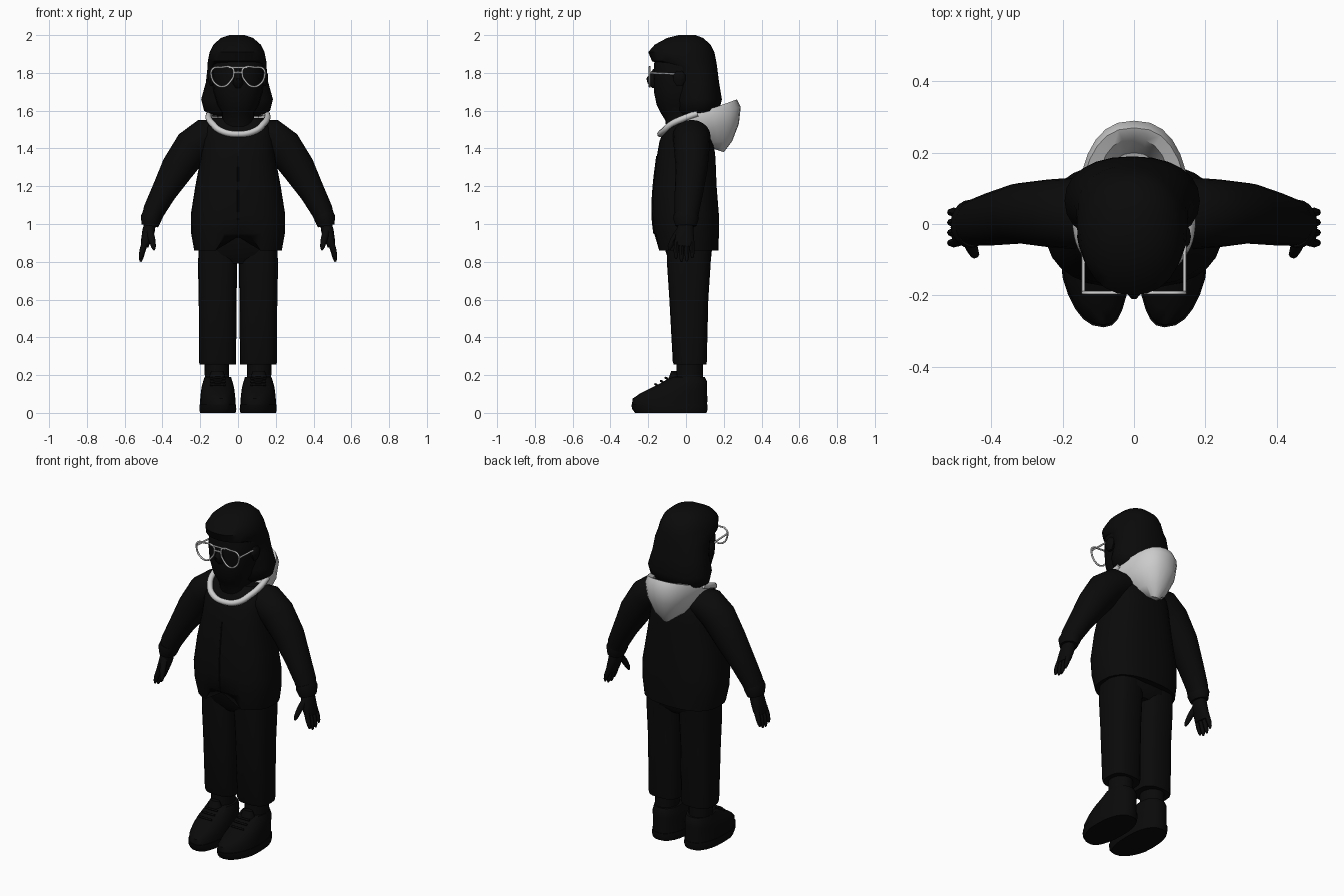
import bpy, bmesh, math
from mathutils import Vector

cube = bpy.data.objects.get("Cube")
if cube:
    bpy.data.objects.remove(cube, do_unlink=True)


def material(name, v):
    m = bpy.data.materials.new(name)
    m.use_nodes = True
    m.diffuse_color = (v, v, v, 1)
    m.node_tree.nodes["Principled BSDF"].inputs["Base Color"].default_value = (v, v, v, 1)
    return m


BLACK = material("black", 0.003)
GREY = material("light grey", 0.6)
made = []


def mesh_object(name, bm, mat, mirror=False):
    bmesh.ops.recalc_face_normals(bm, faces=bm.faces)
    me = bpy.data.meshes.new(name)
    bm.to_mesh(me)
    bm.free()
    me.materials.append(mat)
    ob = bpy.data.objects.new(name, me)
    bpy.context.collection.objects.link(ob)
    if mirror:
        ob.modifiers.new("mirror", 'MIRROR').use_mirror_merge = False
    made.append(ob)
    return ob


def power(v, p):
    return math.copysign(abs(v) ** (2 / p), v)


def bridge(bm, rows, closed):
    for a, b in zip(rows, rows[1:]):
        n = len(a)
        for i in range(n if closed else n - 1):
            j = (i + 1) % n
            bm.faces.new((a[i], a[j], b[j], b[i]))


def loft(name, rings, mat=BLACK, n=20, p=2, tilt=False, mirror=False):
    """Rings are (x, y, z, half width, half depth); tilt turns them along the path."""
    bm = bmesh.new()
    centres = [Vector(r[:3]) for r in rings]
    rows = []
    for k, (c, r) in enumerate(zip(centres, rings)):
        u, v = Vector((1, 0, 0)), Vector((0, 1, 0))
        if tilt:
            t = centres[min(k + 1, len(rings) - 1)] - centres[max(k - 1, 0)]
            u = v.cross(t).normalized()
            v = t.cross(u).normalized()
        row = []
        for i in range(n):
            a = math.tau * i / n
            row.append(bm.verts.new(c + u * r[3] * power(math.cos(a), p)
                                    + v * r[4] * power(math.sin(a), p)))
        rows.append(row)
    bridge(bm, rows, True)
    bm.faces.new(rows[0])
    bm.faces.new(rows[-1])
    return mesh_object(name, bm, mat, mirror)


def stack(name, x, levels, **kw):
    """Levels are (z, half width, front y, back y)."""
    return loft(name, [(x, (f + b) / 2, z, w, (b - f) / 2) for z, w, f, b in levels], **kw)


def wire(name, points, radius, cyclic=False, mat=GREY, smooth=True):
    cu = bpy.data.curves.new(name, 'CURVE')
    cu.dimensions = '3D'
    cu.bevel_depth = radius
    cu.bevel_resolution = 2
    cu.use_fill_caps = True
    cu.resolution_u = 5
    cu.materials.append(mat)
    s = cu.splines.new('BEZIER' if smooth else 'POLY')
    pts = s.bezier_points if smooth else s.points
    pts.add(len(points) - 1)
    for q, co in zip(pts, points):
        if smooth:
            q.co = co
            q.handle_left_type = q.handle_right_type = 'AUTO'
        else:
            q.co = (*co, 1)
    s.use_cyclic_u = cyclic
    ob = bpy.data.objects.new(name, cu)
    bpy.context.collection.objects.link(ob)


# Head, nose, ears and hair
stack("head", 0, [(1.48, .09, -.10, .09), (1.55, .085, -.11, .08), (1.59, .085, -.135, .08),
                  (1.63, .11, -.155, .1), (1.70, .13, -.17, .12), (1.77, .138, -.172, .13),
                  (1.84, .138, -.17, .13), (1.90, .12, -.16, .12)], p=2.3)
stack("nose", 0, [(1.72, .015, -.18, -.14), (1.745, .028, -.205, -.14),
                  (1.77, .022, -.212, -.14), (1.82, .012, -.175, -.14)], n=10)
stack("ear", .14, [(1.73, .008, -.05, -.02), (1.76, .018, -.07, 0),
                   (1.79, .02, -.07, 0), (1.81, .008, -.05, -.02)], n=10, mirror=True)
stack("hair", -.005, [(1.57, .13, -.02, .13), (1.60, .175, -.05, .175), (1.66, .19, -.06, .19),
                      (1.75, .165, -.06, .175), (1.83, .156, -.09, .165), (1.862, .155, -.18, .16),
                      (1.91, .145, -.2, .15), (1.95, .125, -.165, .13), (1.985, .085, -.1, .09),
                      (2.0, .04, -.04, .05)], n=24, p=2.2)

# Glasses: rims, two bridge bars and temples
FRONT = -.193
for side in (-1, 1):
    rim = [(.03, 1.825), (.085, 1.83), (.135, 1.82), (.14, 1.78),
           (.11, 1.735), (.075, 1.728), (.04, 1.755), (.022, 1.795)]
    wire("glasses_rim", [(side * x, FRONT, z) for x, z in rim], .005, cyclic=True)
    wire("glasses_temple", [(side * .142, FRONT, 1.80), (side * .142, -.08, 1.795),
                            (side * .145, -.01, 1.79)], .005, smooth=False)
for z, w in ((1.828, .05), (1.802, .024)):
    wire("glasses_bridge", [(-w, FRONT, z), (w, FRONT, z)], .005, smooth=False)

# Jacket body, with the hem raised at the middle of the front
jacket = stack("jacket", 0, [(.86, .232, -.155, .172), (.95, .248, -.172, .174),
                             (1.05, .25, -.18, .174), (1.20, .226, -.174, .162),
                             (1.35, .198, -.156, .156), (1.44, .19, -.14, .146),
                             (1.51, .175, -.11, .115), (1.56, .14, -.06, .07)], n=28, p=2.5)
for v in jacket.data.vertices:
    if v.co.z < .9 and v.co.y < -.1 and abs(v.co.x) < .08:
        v.co.z += .075
wire("jacket_zip", [(0, -.154, 1.36), (0, -.173, 1.2), (0, -.179, 1.05), (0, -.17, .95)],
     .004, mat=BLACK)

# Sleeves, cuffs and hands
loft("sleeve", [(.10, .03, 1.475, .075, .09), (.17, .03, 1.465, .095, .10),
                (.24, .03, 1.41, .098, .095), (.32, .03, 1.295, .088, .085),
                (.395, .015, 1.165, .067, .075), (.445, .005, 1.07, .058, .065),
                (.462, 0, 1.02, .05, .06)], tilt=True, mirror=True)
loft("cuff", [(.452, 0, 1.055, .052, .064), (.46, 0, 1.03, .056, .068),
              (.467, 0, .99, .044, .056)], tilt=True, mirror=True)
loft("palm", [(.462, 0, 1.02, .03, .038), (.474, -.005, .96, .033, .046),
              (.488, -.008, .91, .026, .053), (.495, -.01, .88, .02, .05)],
     n=14, p=2.4, tilt=True, mirror=True)
for i in range(4):
    y = -.048 + .026 * i
    drop = (.015, 0, .003, .02)[i]
    loft("finger", [(.49, y, .91, .017, .014), (.507, y * 1.1, .85 + drop / 2, .015, .013),
                    (.514, y * 1.1, .815 + drop, .011, .010),
                    (.516, y * 1.1, .80 + drop, .005, .005)], n=8, tilt=True, mirror=True)
loft("thumb", [(.47, -.03, .97, .02, .02), (.456, -.065, .92, .018, .017),
               (.447, -.085, .88, .013, .013), (.444, -.09, .862, .005, .005)],
     n=8, tilt=True, mirror=True)

# Trousers, ankles and shoes
stack("hips", 0, [(.79, .16, -.07, .1), (.83, .205, -.10, .135), (.92, .205, -.13, .14),
                  (1.0, .2, -.14, .14)], p=2.8)
stack("trouser_leg", .108, [(.255, .096, -.064, .108), (.27, .098, -.07, .11),
                            (.60, .1, -.088, .118), (.78, .104, -.1, .13),
                            (.88, .1, -.1, .135)], p=2.8, mirror=True)
stack("ankle", .112, [(.14, .062, -.05, .09), (.2, .064, -.052, .09),
                      (.28, .066, -.05, .09)], mirror=True)
stack("shoe_sole", .107, [(0, .094, -.27, .108), (.02, .098, -.285, .115),
                          (.045, .096, -.29, .115)], n=24, p=2.4, mirror=True)
shoe = stack("shoe_upper", .107, [(.04, .094, -.286, .112), (.075, .093, -.283, .113),
                                  (.105, .09, -.24, .112), (.135, .086, -.18, .112),
                                  (.165, .078, -.12, .112), (.19, .07, -.08, .1)],
             n=24, p=2.3, mirror=True)
stack("shoe_tongue", .11, [(.15, .045, -.11, -.03), (.19, .042, -.09, -.035),
                           (.222, .032, -.078, -.05)], n=12, mirror=True)
for y, z in ((-.155, .148), (-.125, .165), (-.1, .182)):
    for s in (-1, 1):
        wire("lace", [(s * .107 - .04, y, z), (s * .107, y - .008, z + .004),
                      (s * .107 + .04, y, z)], .006, mat=BLACK)

# Toes taper toward the inner side
for ob in made:
    if ob.name.startswith("shoe_sole") or ob == shoe:
        for v in ob.data.vertices:
            f = max(0, (-v.co.y - .14) / .15)
            v.co.x -= .022 * f * min(1, max(0, (v.co.x - .02) / .08))

# Hood bag: rows of half rings (half width, end y, back y, end z, back z)
bm = bmesh.new()
rows = []
for w, y0, y1, z0, z1 in ((.03, .14, .20, 1.40, 1.38), (.09, .09, .245, 1.43, 1.44),
                          (.14, .04, .28, 1.50, 1.53), (.16, 0, .29, 1.55, 1.62),
                          (.152, 0, .27, 1.575, 1.66), (.115, 0, .24, 1.575, 1.645),
                          (.09, .03, .20, 1.53, 1.53), (.03, .08, .13, 1.50, 1.50)):
    row = []
    for i in range(15):
        a = math.pi * i / 14
        row.append(bm.verts.new((w * power(math.cos(a), 2.4),
                                 y0 + (y1 - y0) * power(math.sin(a), 2.4),
                                 z0 + (z1 - z0) * math.sin(a))))
    rows.append(row)
bridge(bm, rows, False)
bm.faces.new(rows[0])
bm.faces.new(rows[-1])
mesh_object("hood", bm, GREY)

# Hood collar around the front of the neck
half = [(.152, .06, 1.585), (.155, -.01, 1.56), (.135, -.075, 1.53), (.09, -.118, 1.493)]
wire("hood_collar", half + [(0, -.136, 1.476)] + [(-x, y, z) for x, y, z in reversed(half)], .017)

# Smooth shading with sharp edges kept
bpy.ops.object.select_all(action='DESELECT')
for ob in made:
    ob.select_set(True)
bpy.context.view_layer.objects.active = made[0]
bpy.ops.object.shade_smooth_by_angle(angle=math.radians(45))
